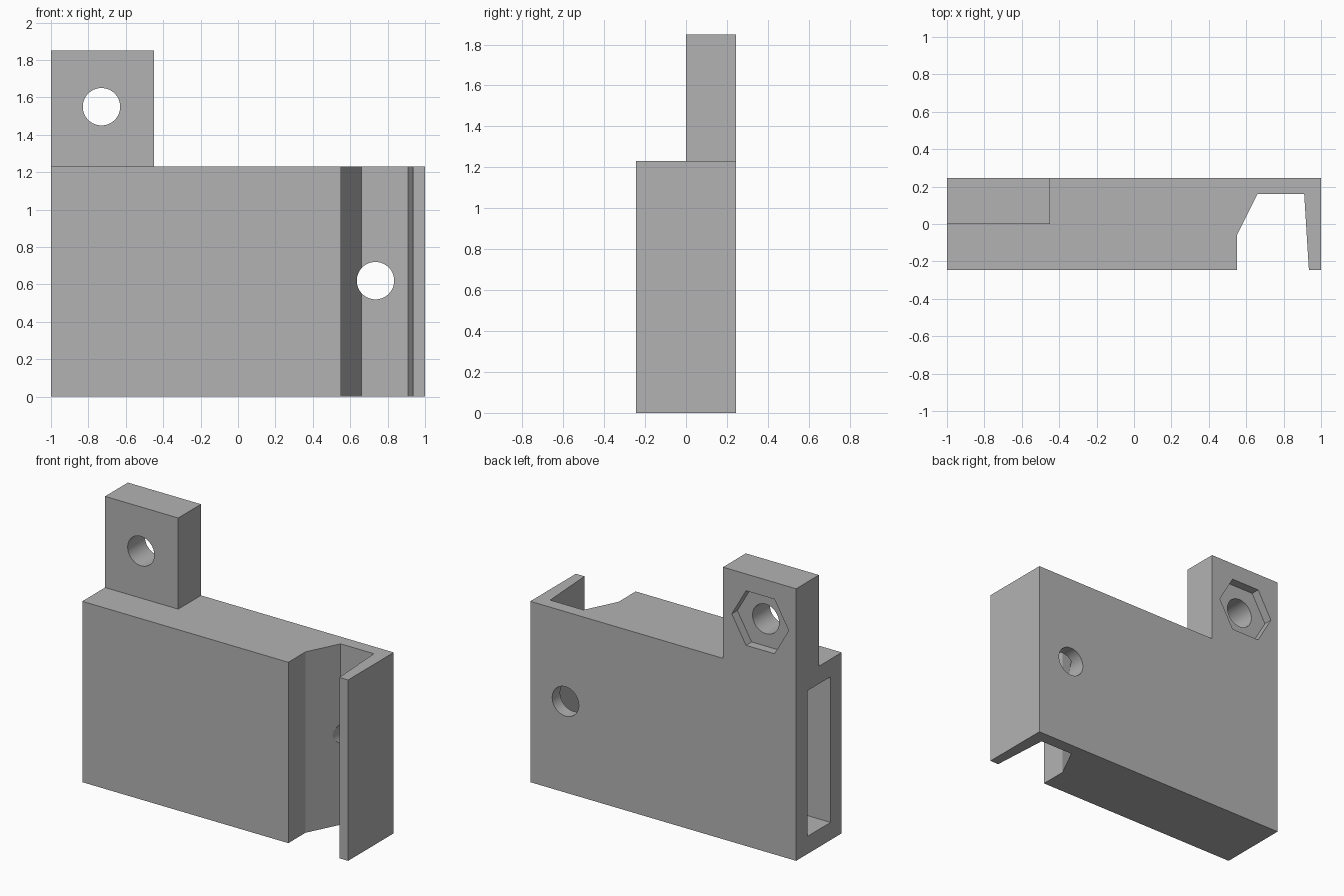
import bpy, bmesh, math
from mathutils import Matrix, Vector

if "Cube" in bpy.data.objects:
    bpy.data.objects.remove(bpy.data.objects["Cube"], do_unlink=True)

grey = bpy.data.materials.new("plain grey")
grey.use_nodes = True
grey.diffuse_color = (0.45, 0.45, 0.45, 1)
grey.node_tree.nodes["Principled BSDF"].inputs["Base Color"].default_value = (0.45, 0.45, 0.45, 1)

BACK, TOP = 0.245, 1.23


def make_object(name, bm):
    bmesh.ops.recalc_face_normals(bm, faces=bm.faces)
    mesh = bpy.data.meshes.new(name)
    bm.to_mesh(mesh)
    bm.free()
    mesh.materials.append(grey)
    obj = bpy.data.objects.new(name, mesh)
    bpy.context.collection.objects.link(obj)
    return obj


def prism(name, outline, z0, z1):
    """Extrude an x-y outline upwards from z0 to z1."""
    bm = bmesh.new()
    face = bm.faces.new([bm.verts.new((x, y, z0)) for x, y in outline])
    new = bmesh.ops.extrude_face_region(bm, geom=[face])["geom"]
    verts = [v for v in new if isinstance(v, bmesh.types.BMVert)]
    bmesh.ops.translate(bm, vec=Vector((0, 0, z1 - z0)), verts=verts)
    return make_object(name, bm)


def box(name, x0, x1, y0, y1, z0, z1):
    return prism(name, [(x0, y0), (x1, y0), (x1, y1), (x0, y1)], z0, z1)


def rod(name, x, z, radius, sides, y0, y1):
    """Cylinder or regular prism running along y."""
    bm = bmesh.new()
    place = Matrix.Translation((x, (y0 + y1) / 2, z)) @ Matrix.Rotation(math.pi / 2, 4, "X")
    bmesh.ops.create_cone(bm, cap_ends=True, segments=sides, radius1=radius,
                          radius2=radius, depth=y1 - y0, matrix=place)
    return make_object(name, bm)


def combine(target, other, operation):
    mod = target.modifiers.new(operation.title(), "BOOLEAN")
    mod.operation, mod.solver, mod.object = operation, "EXACT", other
    bpy.context.view_layer.objects.active = target
    bpy.ops.object.modifier_apply(modifier=mod.name)
    bpy.data.objects.remove(other, do_unlink=True)


# Body with the open channel on its left side
body = prism("bracket_body", [
    (-1, -BACK), (0.55, -BACK), (0.55, -0.06), (0.66, 0.16), (0.91, 0.16),
    (0.935, -BACK), (1, -BACK), (1, BACK), (-1, BACK)], 0, TOP)

# Raised mounting tab
combine(body, box("mounting_tab", -1, -0.45, 0, BACK, TOP, 1.85), "UNION")

# Side pocket, bolt holes and nut recess
cutters = [
    box("side_pocket", -1.1, 0.43, -0.125, 0.125, 0.12, 1.11),
    rod("tab_hole", -0.73, 1.55, 0.1, 64, -0.1, 0.4),
    rod("nut_recess", -0.73, 1.55, 0.214, 6, BACK - 0.06, 0.4),
    rod("channel_hole", 0.735, 0.62, 0.1, 64, -0.1, 0.4),
]
# Turn the nut recess so that two corners point sideways
nut = cutters[2]
points = [v.co for v in nut.data.vertices]
if max(p.x for p in points) < -0.73 + 0.2:
    centre = Matrix.Translation((-0.73, 0, 1.55))
    nut.data.transform(centre @ Matrix.Rotation(math.pi / 6, 4, "Y") @ centre.inverted())
for cutter in cutters:
    combine(body, cutter, "DIFFERENCE")

bpy.ops.object.select_all(action="DESELECT")
body.select_set(True)
bpy.context.view_layer.objects.active = body
bpy.ops.object.shade_smooth_by_angle(angle=math.radians(20))
